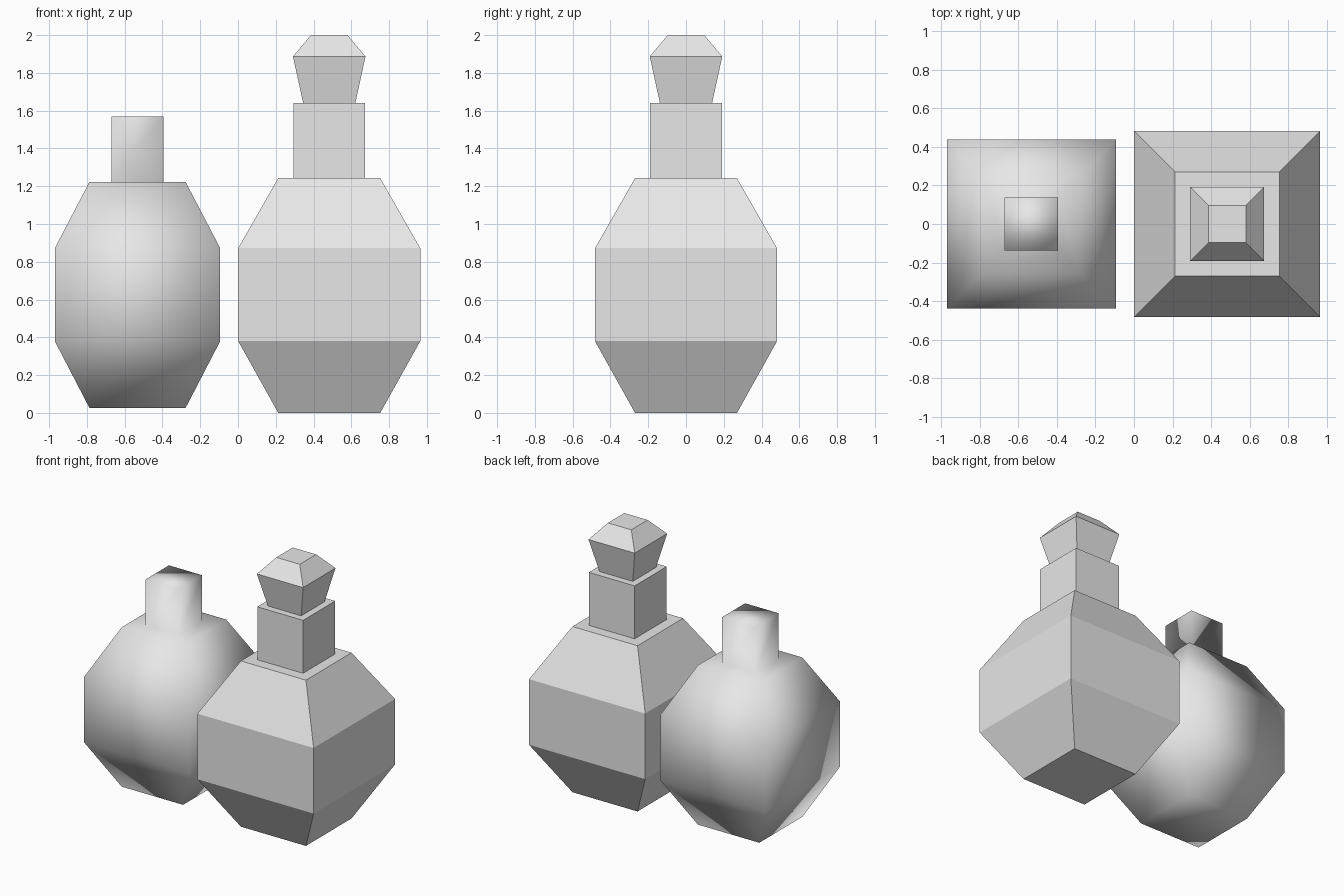
import bpy
import bmesh

cube = bpy.data.objects.get("Cube")
if cube:
    bpy.data.objects.remove(cube, do_unlink=True)


def make_material(name, value):
    mat = bpy.data.materials.new(name)
    mat.use_nodes = True
    color = (value, value, value, 1)
    mat.diffuse_color = color
    mat.node_tree.nodes["Principled BSDF"].inputs["Base Color"].default_value = color
    return mat


grey = make_material("light_grey", 0.8)


def square_lathe(name, x, profile, smooth=False):
    """Stack square rings of (half width, height), bridge them and cap both ends."""
    bm = bmesh.new()
    corners = [(-1, -1), (1, -1), (1, 1), (-1, 1)]
    rings = [[bm.verts.new((cx * half, cy * half, z)) for cx, cy in corners]
             for half, z in profile]
    for low, high in zip(rings, rings[1:]):
        for i in range(4):
            j = (i + 1) % 4
            bm.faces.new((low[i], low[j], high[j], high[i]))
    bm.faces.new(rings[0][::-1])
    bm.faces.new(rings[-1])
    bmesh.ops.recalc_face_normals(bm, faces=bm.faces)
    for face in bm.faces:
        face.smooth = smooth
    mesh = bpy.data.meshes.new(name)
    bm.to_mesh(mesh)
    bm.free()
    mesh.materials.append(grey)
    obj = bpy.data.objects.new(name, mesh)
    obj.location.x = x
    bpy.context.collection.objects.link(obj)
    return obj


# Faceted bottle with its neck
bottle_x = 0.483
square_lathe("bottle", bottle_x, [
    (0.27, 0), (0.482, 0.38), (0.482, 0.872), (0.27, 1.243),
    (0.19, 1.243), (0.19, 1.64)])

# Tapered stopper resting on the neck
square_lathe("stopper", bottle_x, [(0.138, 1.64), (0.192, 1.887), (0.097, 2.0)])

# Softly shaded liquid filling, standing beside the bottle
square_lathe("liquid", -0.532, [
    (0.255, 0.027), (0.438, 0.38), (0.438, 0.872), (0.255, 1.222),
    (0.138, 1.222), (0.138, 1.568)], smooth=True)
